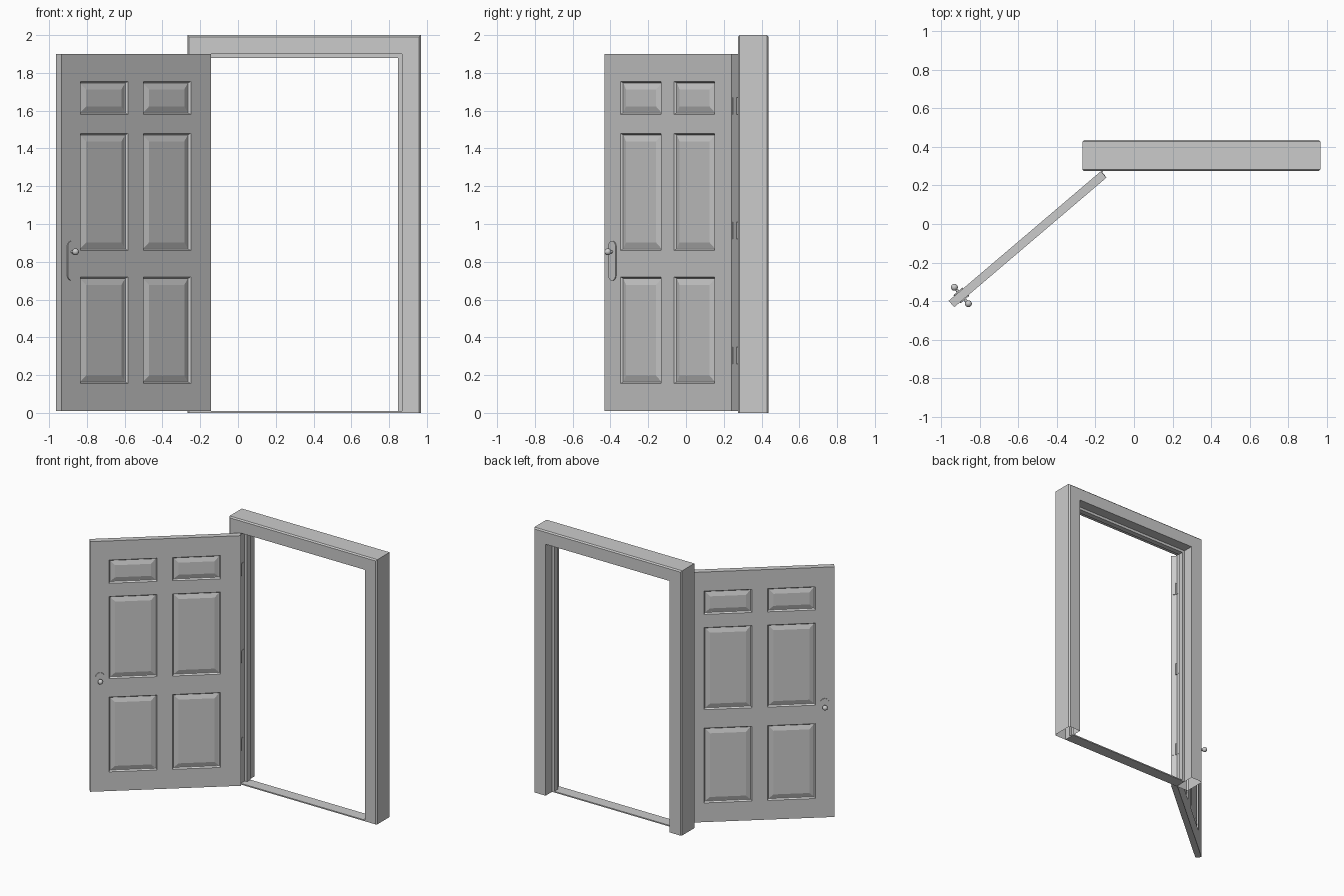
import bpy, bmesh, math
from mathutils import Matrix

if "Cube" in bpy.data.objects:
    bpy.data.objects.remove(bpy.data.objects["Cube"])

X0, X1, H = -0.268, 0.968, 2.0        # frame outer sides and height
YF, YB = 0.274, 0.437                 # frame front and back
JAMB, STOP = 0.1, 0.12                # inward reach of jamb and door stop
W, T, Z0, Z1 = 1.038, 0.044, 0.01, 1.9  # door leaf width, thickness, bottom, top
SWING = Matrix.Translation((-0.172, YF, 0)) @ Matrix.Rotation(math.radians(220.4), 4, 'Z')


def finish(name, bm, matrix=None, smooth=False):
    bmesh.ops.recalc_face_normals(bm, faces=bm.faces[:])
    me = bpy.data.meshes.new(name)
    bm.to_mesh(me)
    bm.free()
    ob = bpy.data.objects.new(name, me)
    bpy.context.collection.objects.link(ob)
    if matrix:
        ob.matrix_world = matrix
    if smooth:
        bpy.ops.object.select_all(action='DESELECT')
        ob.select_set(True)
        bpy.context.view_layer.objects.active = ob
        bpy.ops.object.shade_smooth_by_angle(angle=math.radians(35))
    return ob


def box(name, lo, hi, matrix=None):
    bm = bmesh.new()
    size = [b - a for a, b in zip(lo, hi)]
    mid = [(a + b) / 2 for a, b in zip(lo, hi)]
    bmesh.ops.create_cube(bm, size=1, matrix=Matrix.Translation(mid) @ Matrix.Diagonal((*size, 1)))
    return finish(name, bm, matrix)


def cylinder(name, centre, r, depth, matrix=None, along_y=False):
    bm = bmesh.new()
    m = Matrix.Translation(centre)
    if along_y:
        m = m @ Matrix.Rotation(math.pi / 2, 4, 'X')
    bmesh.ops.create_cone(bm, cap_ends=True, segments=16, radius1=r, radius2=r, depth=depth, matrix=m)
    return finish(name, bm, matrix, True)


# Frame: one stepped section swept up, across and down with mitred corners
c = 0.009
section = [(0, YF + c), (c, YF), (JAMB, YF), (JAMB, 0.32), (STOP, 0.32), (STOP, 0.36),
           (JAMB, 0.36), (JAMB, YB), (c, YB), (0, YB - c)]
bm = bmesh.new()
rows = [[bm.verts.new(p) for p in ((X0 + d, y, 0), (X0 + d, y, H - d), (X1 - d, y, H - d), (X1 - d, y, 0))]
        for d, y in section]
for a, b in zip(rows, rows[1:] + rows[:1]):
    for i in range(3):
        bm.faces.new((a[i], a[i + 1], b[i + 1], b[i]))
finish("door_frame", bm)

# Threshold strip
box("threshold", (X0 + JAMB, YF, 0), (X1 - JAMB, 0.36, 0.009))

# Door leaf: two panelled faces joined round the rim
xs = [0, 0.14, 0.47, 0.577, 0.907, W]
zs = [Z0, 0.155, 0.72, 0.86, 1.48, 1.58, 1.755, Z1]
bm = bmesh.new()
panels = []
for y in (0, T):
    grid = [[bm.verts.new((x, y, z)) for z in zs] for x in xs]
    for i in range(len(xs) - 1):
        for k in range(len(zs) - 1):
            q = [grid[i][k], grid[i + 1][k], grid[i + 1][k + 1], grid[i][k + 1]]
            f = bm.faces.new(q if y == 0 else q[::-1])
            if i % 2 and k % 2:
                panels.append(f)
bmesh.ops.bridge_loops(bm, edges=[e for e in bm.edges if e.is_boundary])
for width, depth in ((0.008, -0.012), (0.004, 0), (0.03, 0.009)):
    bm.normal_update()
    bmesh.ops.inset_individual(bm, faces=panels, thickness=width, depth=depth, use_even_offset=True)
finish("door_leaf", bm, SWING)

# Handle sets on both sides
HX, R = 0.97, 0.03
for side, face, out in (("front", T, 1), ("back", 0, -1)):
    # Rounded backplate
    bm = bmesh.new()
    outline = []
    for zc, start in ((0.88, 0), (0.73, math.pi)):
        for i in range(11):
            a = start + math.pi * i / 10
            outline.append(bm.verts.new((HX + R * math.cos(a), face, zc + R * math.sin(a))))
    base = bm.faces.new(outline)
    top = bmesh.ops.extrude_face_region(bm, geom=[base], use_keep_orig=True)["geom"]
    bmesh.ops.translate(bm, vec=(0, out * 0.006, 0),
                        verts=[v for v in top if isinstance(v, bmesh.types.BMVert)])
    finish(side + "_handle_plate", bm, SWING, True)
    # Stem and knob
    cylinder(side + "_knob_stem", (HX, face + out * 0.015, 0.853), 0.008, 0.03, SWING, True)
    bm = bmesh.new()
    bmesh.ops.create_uvsphere(bm, u_segments=20, v_segments=12, radius=0.018,
                              matrix=Matrix.Translation((HX, face + out * 0.034, 0.853)))
    finish(side + "_knob", bm, SWING, True)

# Hinges: barrel plus a leaf on the jamb and on the door edge
for i, z in enumerate((0.305, 0.965, 1.625)):
    n = str(i + 1)
    cylinder("hinge_barrel_" + n, (-0.166, YF, z), 0.006, 0.09)
    box("hinge_jamb_leaf_" + n, (X0 + JAMB, YF, z - 0.045), (X0 + JAMB + 0.002, YF + 0.035, z + 0.045))
    box("hinge_door_leaf_" + n, (-0.002, 0, z - 0.045), (0, 0.035, z + 0.045), SWING)
